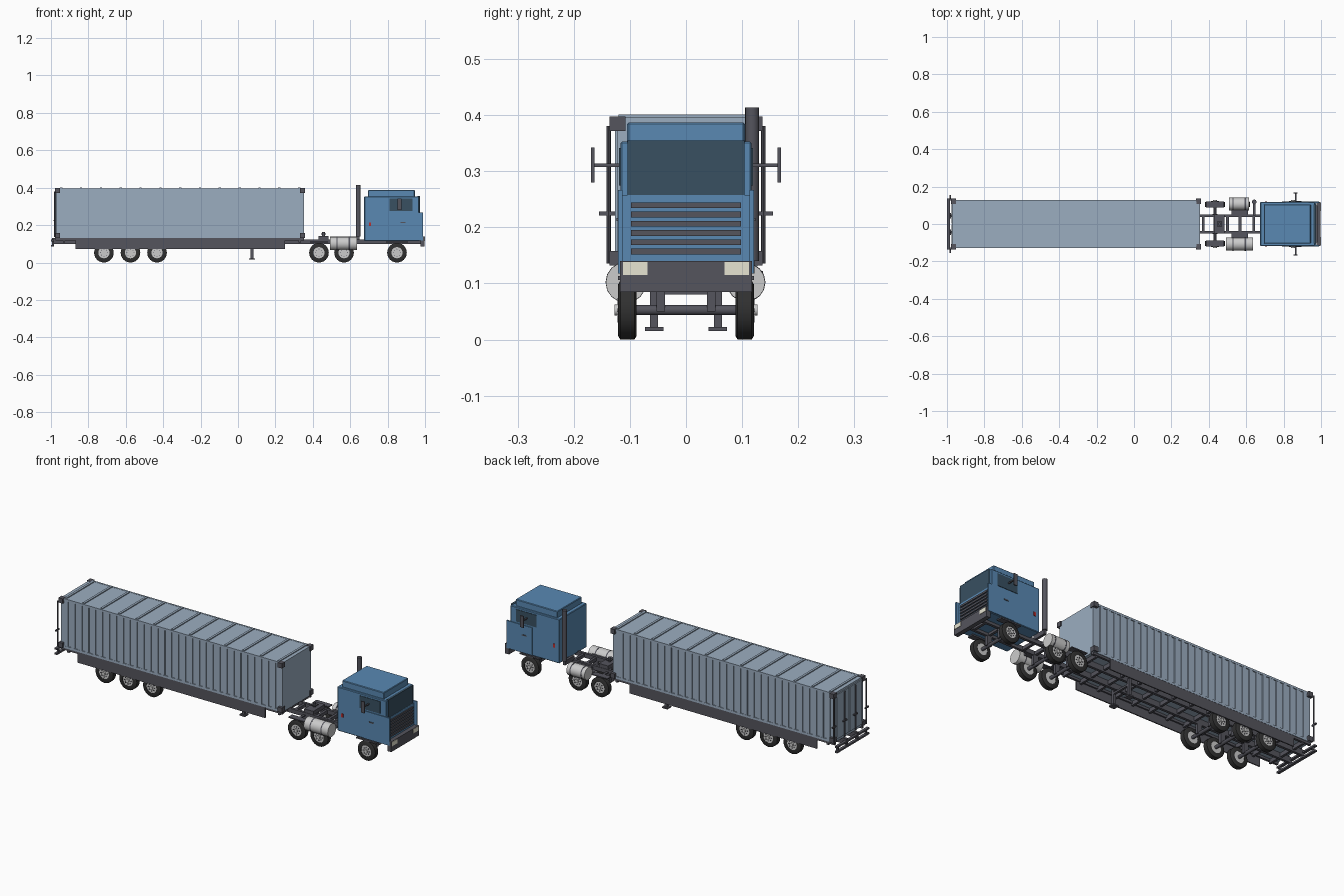
import bpy, bmesh, math
from mathutils import Matrix, Vector

if "Cube" in bpy.data.objects:
    bpy.data.objects.remove(bpy.data.objects["Cube"])


def mat(name, r, g, b):
    m = bpy.data.materials.new(name)
    m.diffuse_color = (r, g, b, 1)
    m.use_nodes = True
    m.node_tree.nodes["Principled BSDF"].inputs["Base Color"].default_value = m.diffuse_color
    return m


BLUE = mat("cab_blue", 0.10, 0.25, 0.45)
STEEL = mat("container_blue_grey", 0.33, 0.42, 0.53)
DARK = mat("chassis_dark", 0.09, 0.09, 0.11)
TYRE = mat("rubber", 0.03, 0.03, 0.03)
GLASS = mat("glass", 0.04, 0.08, 0.12)
METAL = mat("bright_metal", 0.6, 0.62, 0.63)
LAMP = mat("lamp", 0.8, 0.78, 0.65)
RED = mat("marker_red", 0.5, 0.03, 0.03)


def finish(name, bm, material, smooth=False):
    me = bpy.data.meshes.new(name)
    bm.to_mesh(me)
    bm.free()
    ob = bpy.data.objects.new(name, me)
    bpy.context.collection.objects.link(ob)
    me.materials.append(material)
    if smooth:
        bpy.context.view_layer.objects.active = ob
        ob.select_set(True)
        bpy.ops.object.shade_smooth_by_angle(angle=math.radians(35))
        ob.select_set(False)
    return ob


def boxes(name, material, *specs, mirror=False, bevel=0):
    """Each spec is x0, x1, y0, y1, z0, z1; mirror repeats across y."""
    bm = bmesh.new()
    for x0, x1, y0, y1, z0, z1 in specs:
        for s in ((1, -1) if mirror else (1,)):
            c = Vector(((x0 + x1) / 2, s * (y0 + y1) / 2, (z0 + z1) / 2))
            size = (x1 - x0, y1 - y0, z1 - z0, 1)
            bmesh.ops.create_cube(bm, size=1, matrix=Matrix.Translation(c) @ Matrix.Diagonal(size))
    if bevel:
        bmesh.ops.bevel(bm, geom=bm.edges[:], offset=bevel, segments=1, affect='EDGES')
    return finish(name, bm, material)


ROT = {'X': Matrix.Rotation(math.pi / 2, 4, 'Y'), 'Y': Matrix.Rotation(math.pi / 2, 4, 'X'), 'Z': Matrix()}


def tubes(name, material, axis, *specs, sides=20):
    """Each spec is x, y, z, radius, length along the axis."""
    bm = bmesh.new()
    for x, y, z, r, length in specs:
        bmesh.ops.create_cone(bm, cap_ends=True, segments=sides, radius1=r, radius2=r, depth=length,
                              matrix=Matrix.Translation((x, y, z)) @ ROT[axis])
    return finish(name, bm, material, True)


# container shell, ribs and corner castings
boxes("container_body", STEEL, (-0.972, 0.352, -0.122, 0.122, 0.13, 0.396))
n = 31
pitch = 1.28 / n
boxes("container_side_ribs", STEEL,
      *[(-0.95 + i * pitch, -0.95 + (i + 0.55) * pitch, 0.12, 0.1265, 0.142, 0.386) for i in range(n)], mirror=True)
boxes("container_edge_rails", STEEL, (-0.972, 0.352, 0.118, 0.127, 0.13, 0.142),
      (-0.972, 0.352, 0.118, 0.127, 0.386, 0.397), mirror=True)
boxes("container_roof_ribs", STEEL,
      *[(x - 0.006, x + 0.006, -0.12, 0.12, 0.393, 0.401) for x in [-0.945 + 0.106 * i for i in range(13)]])
boxes("corner_castings", DARK, *[(x, x + 0.025, 0.108, 0.136, z, z + 0.026)
                                 for x in (-0.978, 0.332) for z in (0.132, 0.372)], mirror=True)

# rear doors with lock rods and handles
boxes("rear_doors", STEEL, (-0.977, -0.97, 0.003, 0.108, 0.145, 0.385), mirror=True)
tubes("lock_rods", DARK, 'Z', *[(-0.981, y, 0.258, 0.004, 0.245) for y in (-0.138, -0.046, 0.046, 0.138)], sides=8)
boxes("lock_handles", DARK, (-0.986, -0.978, 0.125, 0.155, 0.221, 0.228),
      (-0.986, -0.978, 0.03, 0.06, 0.221, 0.228), mirror=True)

# trailer chassis
boxes("trailer_rails", DARK, (-0.985, 0.352, 0.038, 0.052, 0.1, 0.13), mirror=True)
boxes("trailer_cross_members", DARK, *[(x - 0.006, x + 0.006, -0.121, 0.121, 0.108, 0.129)
                                       for x in [-0.93 + 0.105 * i for i in range(13)]])
boxes("side_skirts", DARK, (-0.87, 0.25, 0.12, 0.126, 0.072, 0.132), mirror=True)
boxes("side_sills", DARK, (-0.975, 0.352, 0.112, 0.124, 0.118, 0.132), mirror=True)
boxes("rear_underrun_bars", DARK, (-1.0, -0.985, -0.137, 0.137, 0.113, 0.122),
      (-1.0, -0.985, -0.137, 0.137, 0.086, 0.095))
boxes("rear_underrun_posts", DARK, (-0.995, -0.983, 0.038, 0.052, 0.086, 0.13),
      (-0.995, -0.985, 0.115, 0.125, 0.086, 0.122), mirror=True)
boxes("landing_legs", DARK, (0.068, 0.084, 0.05, 0.064, 0.02, 0.115),
      (0.06, 0.092, 0.04, 0.073, 0.015, 0.022), mirror=True)
boxes("landing_leg_brace", DARK, (0.07, 0.082, -0.06, 0.06, 0.08, 0.09))

# tractor chassis and coupling
boxes("tractor_rails", DARK, (0.352, 0.98, 0.038, 0.052, 0.1, 0.123), mirror=True)
boxes("tractor_cross_members", DARK, *[(x - 0.007, x + 0.007, -0.045, 0.045, 0.102, 0.12)
                                       for x in (0.37, 0.433, 0.5, 0.567, 0.64, 0.74, 0.85, 0.94)])
boxes("coupling_plate", DARK, (0.43, 0.485, -0.05, 0.05, 0.122, 0.142))
tubes("coupling_pin", DARK, 'Z', (0.457, 0, 0.15, 0.008, 0.026), sides=12)
boxes("coupling_pin_cap", DARK, (0.443, 0.471, -0.014, 0.014, 0.15, 0.154))

# wheels, rims, hubs and axles
AXLES = (-0.717, -0.575, -0.433, 0.433, 0.567, 0.85)
ends = [(x, s) for x in AXLES for s in (-1, 1)]
bm = bmesh.new()
for x, s in ends:
    prev = None
    # tyre cross-section, swept around the axle
    profile = [(0.088, 0.03), (0.088, 0.046), (0.092, 0.0525), (0.117, 0.0525), (0.121, 0.046), (0.121, 0.03)]
    verts = [bm.verts.new((x, s * y, 0.0525 + r)) for y, r in profile]
    edges = [bm.edges.new((verts[i], verts[(i + 1) % 6])) for i in range(6)]
    bmesh.ops.spin(bm, geom=verts + edges, cent=(x, 0, 0.0525), axis=(0, 1, 0),
                   angle=2 * math.pi, steps=24, use_merge=True)
bmesh.ops.remove_doubles(bm, verts=bm.verts[:], dist=0.0001)
bmesh.ops.recalc_face_normals(bm, faces=bm.faces[:])
finish("tyres", bm, TYRE, True)
tubes("rims", METAL, 'Y', *[(x, s * 0.104, 0.0525, 0.031, 0.03) for x, s in ends], sides=24)
tubes("hubs", METAL, 'Y', *[(x, s * 0.12, 0.0525, 0.01, 0.014) for x, s in ends], sides=12)
tubes("wheel_nuts", DARK, 'Y', *[(x + 0.019 * math.cos(a * math.pi / 4), s * 0.12,
                                  0.0525 + 0.019 * math.sin(a * math.pi / 4), 0.003, 0.004)
                                 for x, s in ends for a in range(8)], sides=6)
tubes("axles", DARK, 'Y', *[(x, 0, 0.0525, 0.009, 0.18) for x in AXLES], sides=12)
boxes("suspension_blocks", DARK, *[(x - 0.014, x + 0.014, 0.037, 0.053, 0.05, 0.102) for x in AXLES], mirror=True)
boxes("mudguards", DARK, (0.385, 0.48, 0.088, 0.121, 0.108, 0.113), (0.79, 0.91, 0.088, 0.121, 0.106, 0.113),
      mirror=True)
boxes("mudguard_brackets", DARK, (0.427, 0.439, 0.045, 0.1, 0.106, 0.111), mirror=True)

# fuel tanks and straps
tubes("fuel_tanks", METAL, 'X', (0.564, -0.107, 0.102, 0.036, 0.144), (0.562, 0.107, 0.102, 0.034, 0.108), sides=16)
tubes("tank_straps", DARK, 'X', *[(x, s * 0.107, 0.102, 0.0365 if s < 0 else 0.0347, 0.006)
                                  for x in (0.53, 0.595) for s in (-1, 1)], sides=16)
boxes("tank_brackets", DARK, (0.52, 0.61, 0.05, 0.08, 0.1, 0.115), mirror=True)

# exhaust stack
tubes("exhaust_stack", DARK, 'Z', (0.643, 0.118, 0.277, 0.0125, 0.274), sides=16)
boxes("exhaust_bracket", DARK, (0.636, 0.65, 0.045, 0.122, 0.118, 0.142))

# cab body
boxes("cab_body", BLUE, (0.675, 0.968, -0.117, 0.117, 0.115, 0.353), bevel=0.003)
boxes("cab_roof", BLUE, (0.695, 0.945, -0.105, 0.105, 0.35, 0.387), bevel=0.003)
boxes("cab_front_side_panels", BLUE, (0.835, 0.989, 0.113, 0.121, 0.118, 0.267), mirror=True)
boxes("cab_front_panel", BLUE, (0.96, 0.974, -0.114, 0.114, 0.138, 0.258))
boxes("windshield", GLASS, (0.96, 0.973, -0.104, 0.104, 0.258, 0.355))
boxes("side_windows", GLASS, (0.81, 0.932, 0.113, 0.1195, 0.275, 0.341), mirror=True)
boxes("grille_slats", DARK, *[(0.97, 0.98, -0.098, 0.098, z - 0.005, z + 0.005)
                              for z in [0.157 + 0.0165 * i for i in range(6)]])
boxes("front_bumper", DARK, (0.975, 0.998, -0.118, 0.118, 0.085, 0.14))
boxes("headlights", LAMP, (0.99, 1.0, 0.069, 0.112, 0.115, 0.138), mirror=True)
boxes("door_handles", DARK, (0.868, 0.895, 0.118, 0.1235, 0.211, 0.217), mirror=True)
boxes("side_markers", RED, (0.7, 0.711, 0.115, 0.12, 0.195, 0.215), mirror=True)

# mirrors on arms
boxes("mirror_arms", DARK, (0.862, 0.869, 0.115, 0.168, 0.308, 0.314), mirror=True)
boxes("mirrors", DARK, (0.853, 0.873, 0.163, 0.169, 0.28, 0.342), mirror=True)
